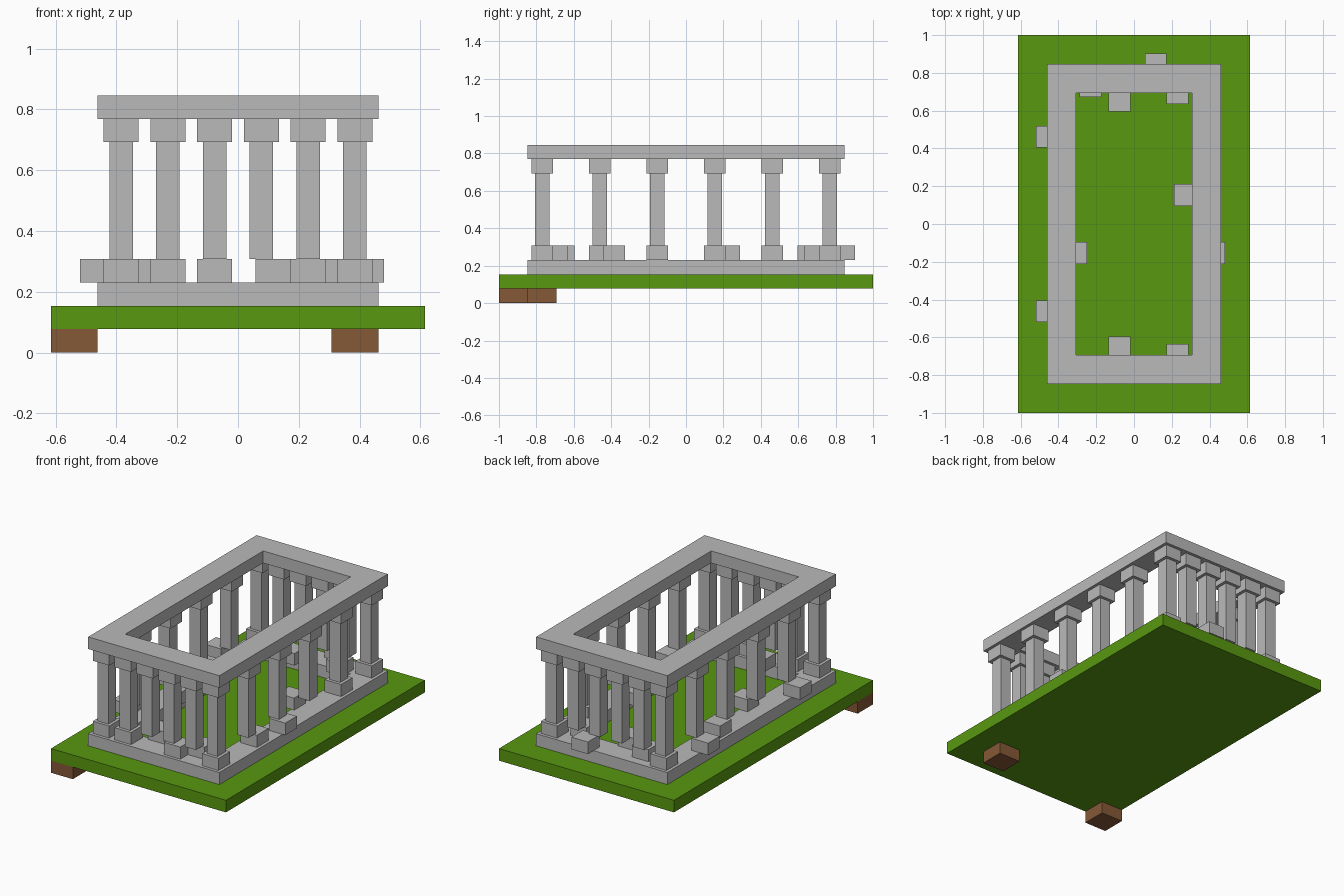
import bpy
import bmesh

if "Cube" in bpy.data.objects:
    bpy.data.objects.remove(bpy.data.objects["Cube"], do_unlink=True)

U = 1 / 13  # one building block


def material(name, rgb):
    m = bpy.data.materials.new(name)
    m.use_nodes = True
    m.diffuse_color = (*rgb, 1)
    m.node_tree.nodes["Principled BSDF"].inputs["Base Color"].default_value = (*rgb, 1)
    return m


STONE = material("stone_grey", (0.49, 0.49, 0.49))
GRASS = material("grass_green", (0.098, 0.314, 0.005))
EARTH = material("earth_brown", (0.235, 0.098, 0.037))


def finish(bm, name, mat):
    bmesh.ops.recalc_face_normals(bm, faces=bm.faces)
    mesh = bpy.data.meshes.new(name)
    bm.to_mesh(mesh)
    bm.free()
    mesh.materials.append(mat)
    obj = bpy.data.objects.new(name, mesh)
    bpy.context.collection.objects.link(obj)
    return obj


def block(name, x, y, z0, z1, width, depth, mat):
    """Box centred on x, y, in block units."""
    bm = bmesh.new()
    bmesh.ops.create_cube(bm, size=1)
    for v in bm.verts:
        v.co = ((x + v.co.x * width) * U, (y + v.co.y * depth) * U,
                (z0 + (v.co.z + 0.5) * (z1 - z0)) * U)
    return finish(bm, name, mat)


def ring(name, half_x, half_y, border, z0, z1, mat):
    """Rectangular frame with an open middle."""
    bm = bmesh.new()
    corners = [(-1, -1), (1, -1), (1, 1), (-1, 1)]
    outer = [bm.verts.new((sx * half_x * U, sy * half_y * U, z0 * U)) for sx, sy in corners]
    inner = [bm.verts.new((sx * (half_x - border) * U, sy * (half_y - border) * U, z0 * U))
             for sx, sy in corners]
    faces = []
    for i in range(4):
        j = (i + 1) % 4
        faces.append(bm.faces.new((outer[i], outer[j], inner[j], inner[i])))
    top = bmesh.ops.extrude_face_region(bm, geom=faces, use_keep_orig=True)["geom"]
    for v in top:
        if isinstance(v, bmesh.types.BMVert):
            v.co.z = z1 * U
    return finish(bm, name, mat)


# Ground and the two lumps of earth beneath it
block("grass_slab", 0, 0, 1, 2, 16, 26, GRASS)
block("earth_corner", -7, -12, 0, 1, 2, 2, EARTH)
block("earth_inner", 5, -10, 0, 1, 2, 2, EARTH)

# Stone frames below and above the columns
ring("plinth", 6, 11, 2, 2, 3, STONE)
ring("entablature", 6, 11, 2, 10, 11, STONE)

# Bases knocked out of place: column position -> offset of its base
SHIFTED = {
    (-1, -10): (0, 1.5), (1, -10): (0.5, 0), (3, -10): (0, 1),
    (-3, 10): (0, -0.5), (-1, 10): (0, -1.5), (1, 10): (0.5, 1), (3, 10): (0, -1),
    (-5, -6): (-1, 0), (-5, -2): (1, 0), (-5, 2): (0, 1), (-5, 6): (-1, 0),
    (5, -6): (0, 1), (5, -2): (0.5, 0), (5, 2): (-1.5, 0),
}

# Colonnade around the edge
spots = [(x, y) for y in (-10, 10) for x in range(-5, 6, 2)]
spots += [(x, y) for x in (-5, 5) for y in range(-6, 7, 4)]
for x, y in spots:
    dx, dy = SHIFTED.get((x, y), (0, 0))
    block("column_base", x + dx, y + dy, 3, 4, 1.5, 1.5, STONE)
    block("column_shaft", x, y, 4, 9, 1, 1, STONE)
    block("column_capital", x, y, 9, 10, 1.5, 1.5, STONE)
